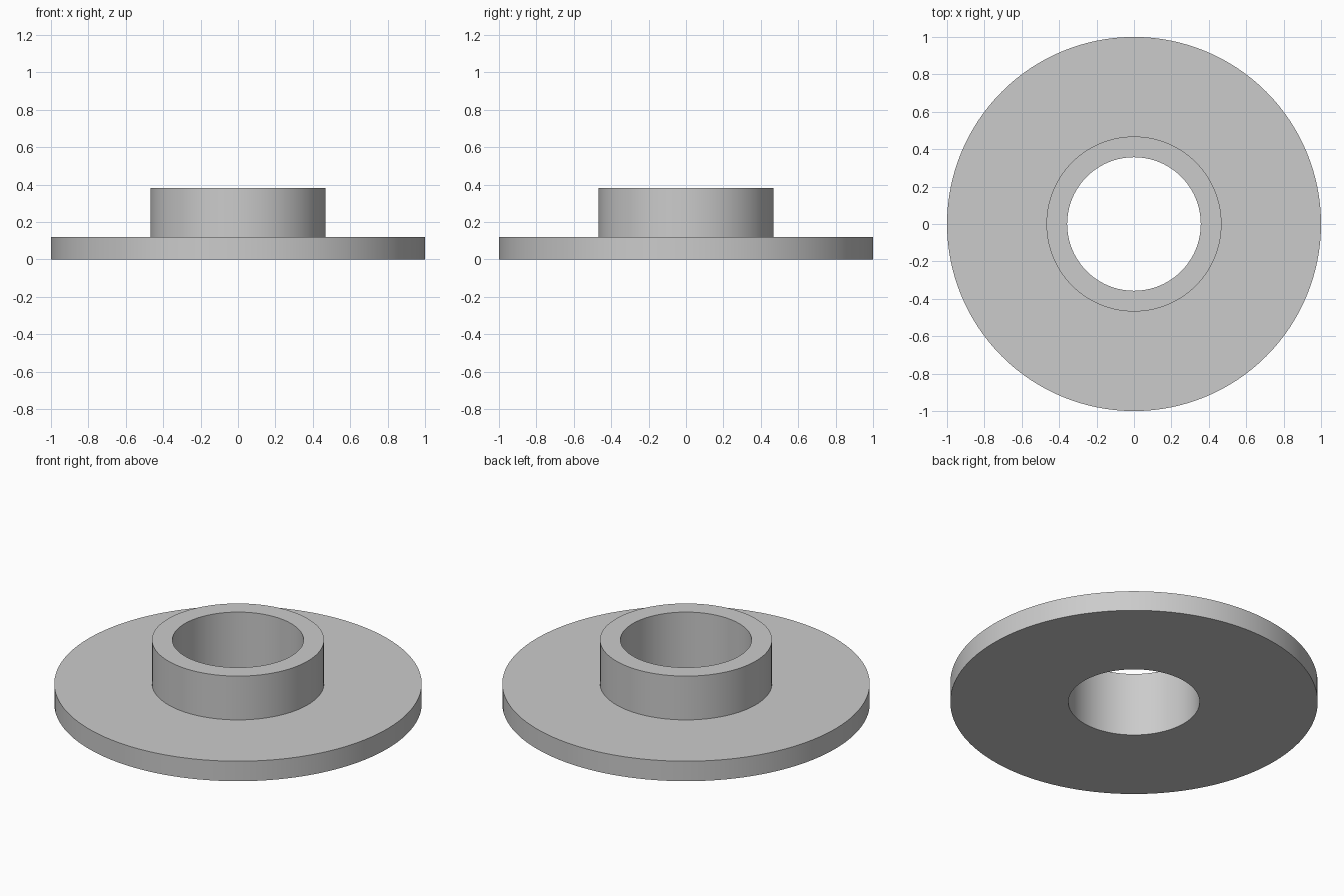
import bpy
import bmesh
import math

cube = bpy.data.objects.get("Cube")
if cube:
    bpy.data.objects.remove(cube, do_unlink=True)

SEGMENTS = 128
BORE, HUB, RIM = 0.357, 0.468, 1.0
PLATE_TOP, HUB_TOP = 0.12, 0.383

grey = bpy.data.materials.new("plain grey")
grey.use_nodes = True
colour = (0.6, 0.6, 0.6, 1)
grey.diffuse_color = colour
grey.node_tree.nodes["Principled BSDF"].inputs["Base Color"].default_value = colour


def lathe(name, profile):
    """Revolve a closed (radius, height) profile around the z axis."""
    bm = bmesh.new()
    rings = []
    for radius, z in profile:
        rings.append([
            bm.verts.new((radius * math.cos(a), radius * math.sin(a), z))
            for a in (math.tau * i / SEGMENTS for i in range(SEGMENTS))
        ])
    for lower, upper in zip(rings, rings[1:] + rings[:1]):
        for i in range(SEGMENTS):
            j = (i + 1) % SEGMENTS
            bm.faces.new((lower[i], lower[j], upper[j], upper[i]))
    bmesh.ops.recalc_face_normals(bm, faces=bm.faces)
    mesh = bpy.data.meshes.new(name)
    bm.to_mesh(mesh)
    bm.free()
    mesh.materials.append(grey)
    obj = bpy.data.objects.new(name, mesh)
    bpy.context.collection.objects.link(obj)
    bpy.ops.object.select_all(action="DESELECT")
    obj.select_set(True)
    bpy.context.view_layer.objects.active = obj
    bpy.ops.object.shade_smooth_by_angle(angle=math.radians(30))
    return obj


# Flange plate and raised hub as one turned part with a through bore
lathe("flanged_bushing", [
    (BORE, 0), (RIM, 0), (RIM, PLATE_TOP),
    (HUB, PLATE_TOP), (HUB, HUB_TOP), (BORE, HUB_TOP),
])
